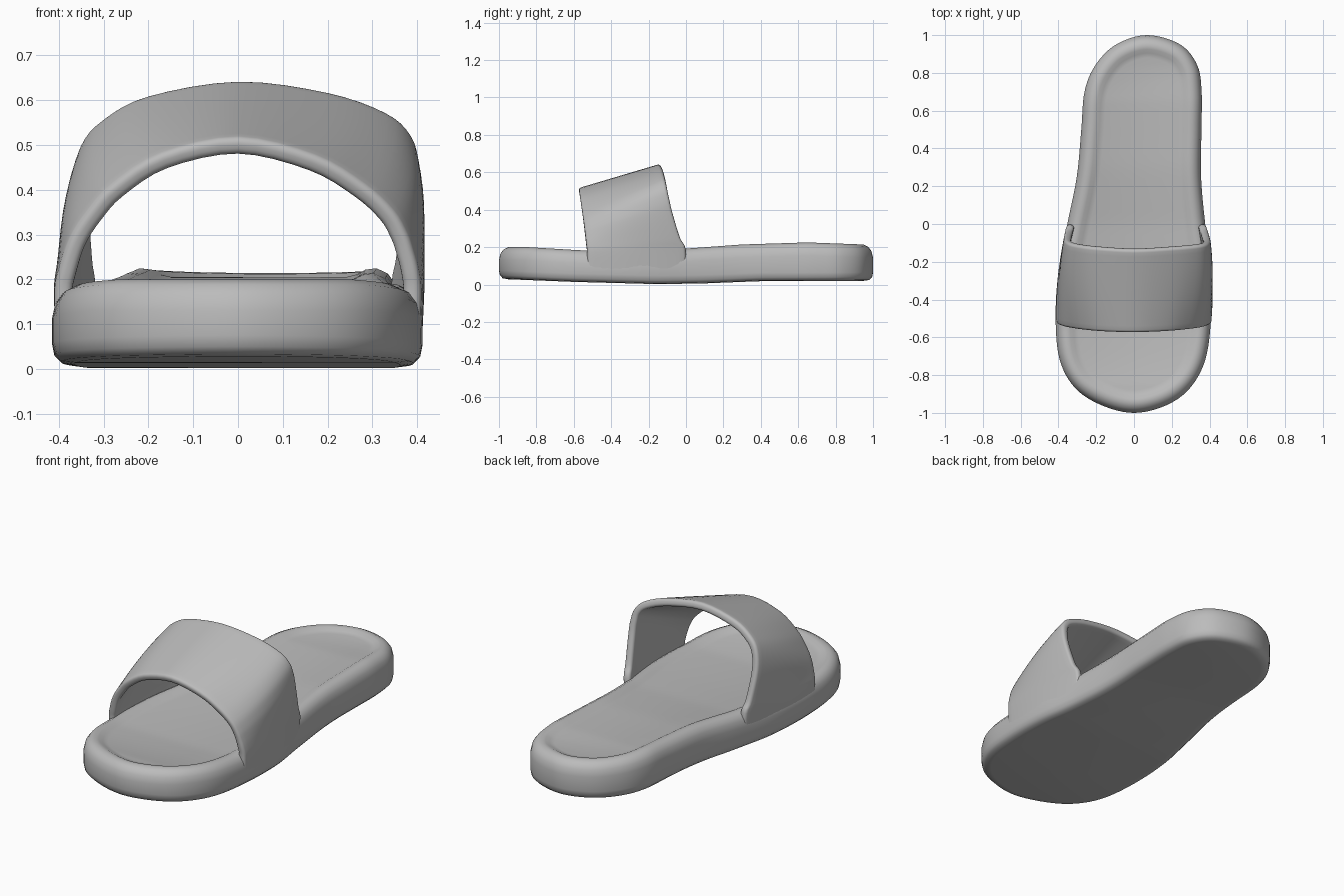
import bpy, bmesh, math
from mathutils import Vector

cube = bpy.data.objects.get("Cube")
if cube:
    bpy.data.objects.remove(cube, do_unlink=True)

grey = bpy.data.materials.new("soft_grey")
grey.use_nodes = True
grey.diffuse_color = (0.5, 0.5, 0.5, 1)
grey.node_tree.nodes["Principled BSDF"].inputs["Base Color"].default_value = (0.5, 0.5, 0.5, 1)


def interp(table, t):
    """Piecewise linear lookup with clamped ends."""
    if t <= table[0][0]:
        return table[0][1]
    for (a, fa), (b, fb) in zip(table, table[1:]):
        if t <= b:
            return fa + (fb - fa) * (t - a) / (b - a)
    return table[-1][1]


def spline(points, steps, closed=False):
    """Smooth curve through the given points."""
    pts = [Vector(p) for p in points]
    n = len(pts)

    def at(i):
        return pts[i % n] if closed else pts[max(0, min(n - 1, i))]

    out = []
    for i in range(n if closed else n - 1):
        a, b, c, d = at(i - 1), at(i), at(i + 1), at(i + 2)
        for s in range(steps):
            t = s / steps
            out.append(b + (c - a) * (t / 2)
                       + (a * 2 - b * 5 + c * 4 - d) * (t * t / 2)
                       + (b * 3 - a - c * 3 + d) * (t ** 3 / 2))
    if not closed:
        out.append(pts[-1])
    return out


def make_object(name, bm):
    mesh = bpy.data.meshes.new(name)
    bm.to_mesh(mesh)
    bm.free()
    obj = bpy.data.objects.new(name, mesh)
    bpy.context.collection.objects.link(obj)
    mesh.materials.append(grey)
    for poly in mesh.polygons:
        poly.use_smooth = True
    return obj


# Sole outline: y, left edge, right edge, from toe to heel
rows = [(-.96, -.17, .17), (-.87, -.31, .295), (-.72, -.393, .377), (-.5, -.415, .408),
        (-.25, -.4, .408), (0, -.353, .377), (.25, -.303, .355), (.5, -.279, .357),
        (.7, -.262, .358), (.84, -.205, .335), (.95, -.095, .245)]
outline = [(0, -1)] + [(l, y) for y, l, r in rows] + [(.07, 1)] + [(r, y) for y, l, r in reversed(rows)]
edge = spline(outline, 6, closed=True)
count = len(edge)
inward = []
for i in range(count):
    t = (edge[(i + 1) % count] - edge[i - 1]).normalized()
    inward.append(Vector((t.y, -t.x)))

# Sole height along its length
bottom = [(-1, .03), (-.6, .014), (-.15, .002), (.1, .006), (.4, .018), (1, .02)]
top = [(-1, .2), (-.85, .2), (-.55, .182), (0, .192), (.3, .214), (.65, .225), (1, .212)]

# Sole rings: inset, reference height, offset
rings = [(.05, bottom, 0), (.02, bottom, .004), (.005, bottom, .02), (0, bottom, .045),
         (0, top, -.07), (.008, top, -.035), (.025, top, -.012), (.05, top, 0),
         (.075, top, -.003), (.095, top, -.014), (.12, top, -.02)]
bm = bmesh.new()
loops = []
for inset, height, dz in rings:
    loop = []
    for p, n in zip(edge, inward):
        q = p + n * inset
        loop.append(bm.verts.new((q.x, q.y, interp(height, q.y) + dz)))
    loops.append(loop)
for a, b in zip(loops, loops[1:]):
    for i in range(count):
        j = (i + 1) % count
        bm.faces.new((a[i], a[j], b[j], b[i]))
# Underside and footbed as strips across the width
for loop in (loops[0], loops[-1]):
    for i in range(count // 2):
        ids = [i, i + 1, count - i - 1, (count - i) % count]
        bm.faces.new([loop[k] for k in dict.fromkeys(ids)])
bmesh.ops.recalc_face_normals(bm, faces=bm.faces)
make_object("sole", bm)

# Strap: front and back arches as x, z
front = [(-.405, .06), (-.409, .17), (-.4, .22), (-.375, .29), (-.335, .35), (-.28, .41),
         (-.17, .48), (0, .515), (.17, .475), (.28, .41), (.345, .35), (.375, .3),
         (.39, .26), (.402, .22), (.408, .17), (.404, .06)]
back = [(-.347, .06), (-.354, .19), (-.362, .25), (-.37, .4), (-.35, .5), (-.3, .56),
        (-.2, .612), (0, .645), (.2, .62), (.33, .575), (.385, .525), (.402, .46),
        (.402, .38), (.39, .25), (.379, .19), (.371, .06)]
front_y = [(.18, -.53), (.52, -.577)]
back_y = [(.19, 0), (.25, -.03), (.38, -.07), (.63, -.13), (.65, -.14)]
front_arch = spline([(x, interp(front_y, z), z) for x, z in front], 4)
back_arch = spline([(x, interp(back_y, z), z) for x, z in back], 4)

bm = bmesh.new()
spans = 12
grid = []
for j in range(spans + 1):
    v = j / spans
    row = []
    for f, b in zip(front_arch, back_arch):
        p = f.lerp(b, v)
        p.x += .02 * 4 * v * (1 - v) * p.x / .4
        row.append(bm.verts.new(p))
    grid.append(row)
for a, b in zip(grid, grid[1:]):
    for i in range(len(a) - 1):
        bm.faces.new((a[i], a[i + 1], b[i + 1], b[i]))
strap = make_object("strap", bm)
shell = strap.modifiers.new("thickness", 'SOLIDIFY')
shell.thickness = .04
shell.offset = -1
rim = strap.modifiers.new("rounded_rim", 'BEVEL')
rim.width = .016
rim.segments = 4
rim.limit_method = 'ANGLE'
rim.angle_limit = math.radians(50)
